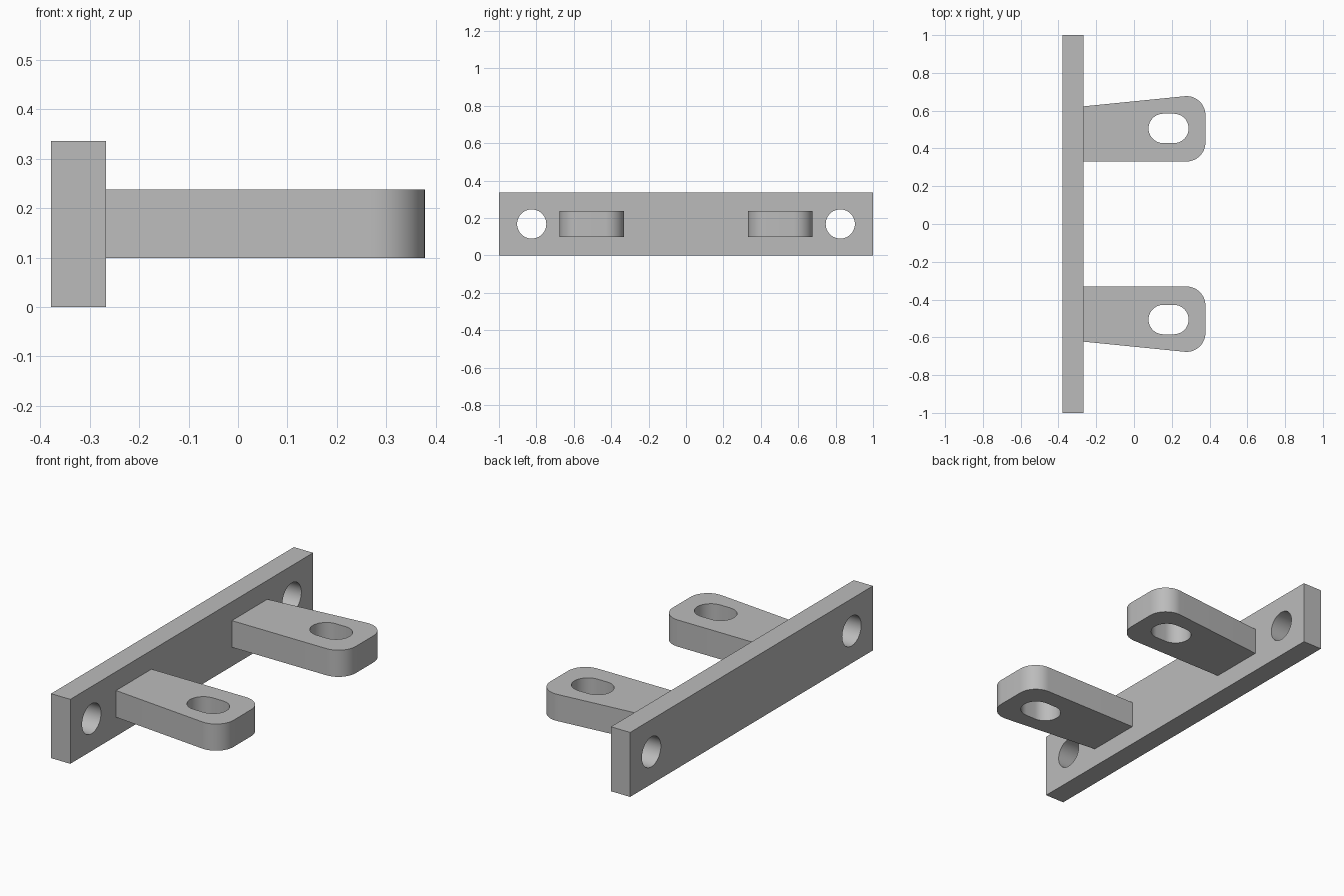
import bpy, bmesh
from math import cos, sin, radians
from mathutils import Vector

default_cube = bpy.data.objects.get("Cube")
if default_cube:
    bpy.data.objects.remove(default_cube)

steel = bpy.data.materials.new("plain grey")
steel.use_nodes = True
GREY = (0.5, 0.5, 0.5, 1)
steel.diffuse_color = GREY
steel.node_tree.nodes["Principled BSDF"].inputs["Base Color"].default_value = GREY


def arc(cx, cy, r, start, end, steps):
    """Points on an arc, both ends included."""
    angles = [radians(start + (end - start) * i / steps) for i in range(steps + 1)]
    return [(cx + r * cos(a), cy + r * sin(a)) for a in angles]


def solid(name, loops, low, high, place):
    """Prism from an outline and its holes; place maps (u, v, depth) to a point."""
    bm = bmesh.new()
    caps = []
    for depth in (low, high):
        rings, edges = [], []
        for loop in loops:
            ring = [bm.verts.new(place(u, v, depth)) for u, v in loop]
            edges += [bm.edges.new((ring[i - 1], ring[i])) for i in range(len(ring))]
            rings.append(ring)
        bmesh.ops.triangle_fill(bm, edges=edges, use_beauty=True)
        caps.append(rings)
    for a, b in zip(*caps):
        for i in range(len(a)):
            bm.faces.new((a[i - 1], a[i], b[i], b[i - 1]))
    bmesh.ops.recalc_face_normals(bm, faces=bm.faces)
    mesh = bpy.data.meshes.new(name)
    bm.to_mesh(mesh)
    bm.free()
    mesh.materials.append(steel)
    obj = bpy.data.objects.new(name, mesh)
    bpy.context.collection.objects.link(obj)
    bpy.ops.object.select_all(action="DESELECT")
    obj.select_set(True)
    bpy.context.view_layer.objects.active = obj
    bpy.ops.object.shade_smooth_by_angle(angle=radians(30))
    return obj


# Upright mounting plate with a round bolt hole near each end
HEIGHT, FACE_X = 0.336, -0.267
plate = [(-1, 0), (1, 0), (1, HEIGHT), (-1, HEIGHT)]
bolt_holes = [arc(s * 0.825, HEIGHT / 2, 0.078, 0, 360, 48)[:-1] for s in (-1, 1)]
solid("mounting_plate", [plate] + bolt_holes, -0.378, FACE_X,
      lambda u, v, d: Vector((d, u, v)))

# Pair of tapered lugs with rounded tips and slotted holes, mirrored across y
TIP, INNER, OUTER, R = 0.378, 0.331, 0.677, 0.1
outline = ([(FACE_X, INNER)]
           + arc(TIP - R, INNER + R, R, -90, 0, 14)
           + arc(TIP - R, OUTER - R, R, 0, 95.7, 14)
           + [(FACE_X, 0.623)])
slot = arc(0.211, 0.506, 0.078, -90, 90, 20) + arc(0.155, 0.506, 0.078, 90, 270, 20)
for name, side in (("front_lug", -1), ("back_lug", 1)):
    solid(name, [outline, slot], 0.099, 0.238,
          lambda u, v, d: Vector((u, side * v, d)))
